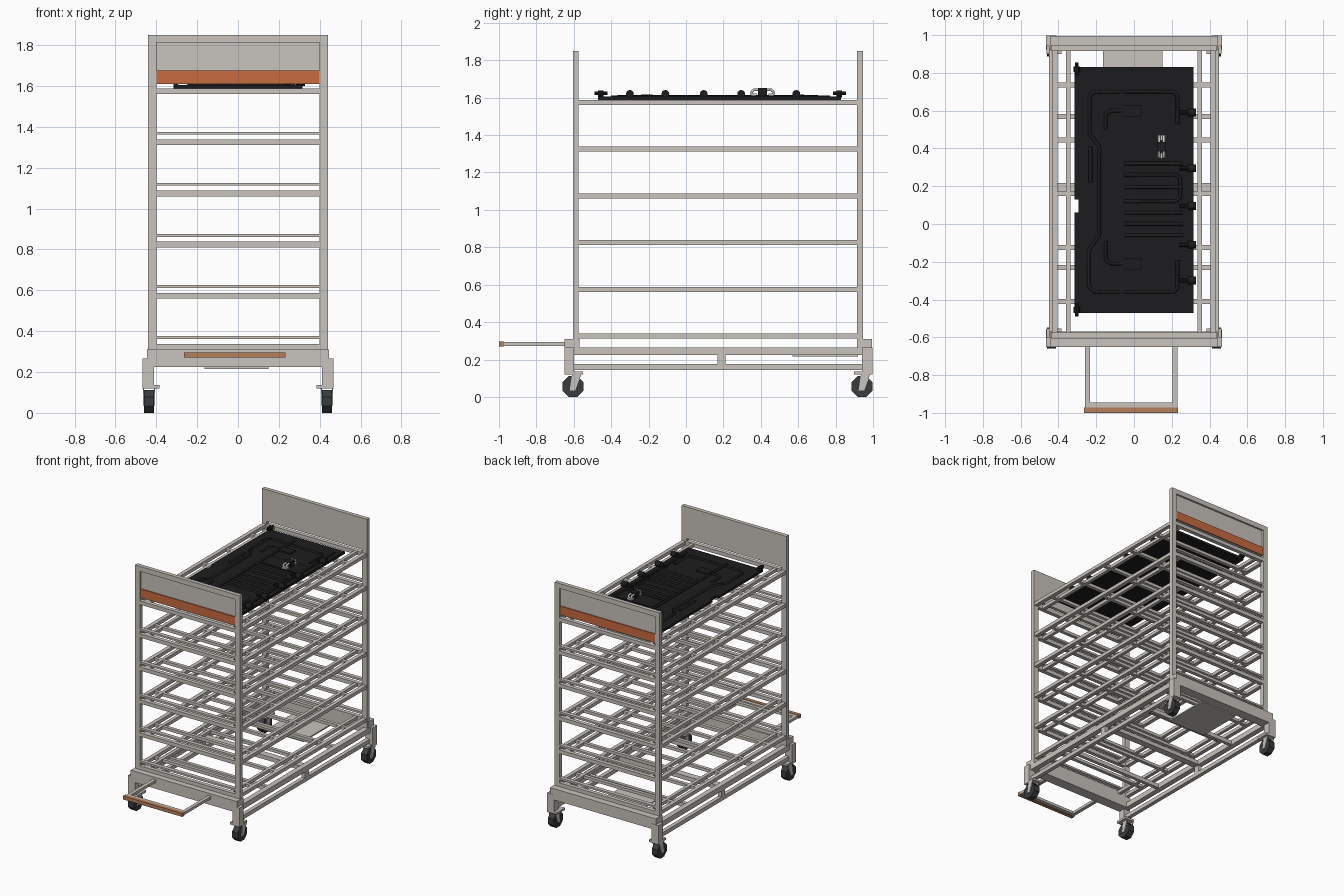
import bpy, bmesh, math
from mathutils import Matrix, Vector


def material(name, rgb):
    m = bpy.data.materials.new(name)
    m.diffuse_color = (*rgb, 1)
    return m


GREY = material("warm_grey_paint", (0.58, 0.55, 0.51))
ORANGE = material("orange_stripe", (0.58, 0.145, 0.05))
TAN = material("tan_grip", (0.46, 0.21, 0.10))
BLACK = material("black_plastic", (0.012, 0.012, 0.013))
RUBBER = material("dark_rubber", (0.04, 0.043, 0.047))
SILVER = material("light_metal", (0.62, 0.62, 0.60))


def finish(name, bm, mat):
    bmesh.ops.recalc_face_normals(bm, faces=bm.faces)
    me = bpy.data.meshes.new(name)
    bm.to_mesh(me)
    bm.free()
    me.materials.append(mat)
    ob = bpy.data.objects.new(name, me)
    bpy.context.collection.objects.link(ob)
    return ob


def add_box(bm, b):
    x0, x1, y0, y1, z0, z1 = b
    m = Matrix.Translation(((x0 + x1) / 2, (y0 + y1) / 2, (z0 + z1) / 2)) @ \
        Matrix.Diagonal((abs(x1 - x0), abs(y1 - y0), abs(z1 - z0), 1))
    bmesh.ops.create_cube(bm, size=1, matrix=m)


def boxes(name, mat, items, mirror=False):
    bm = bmesh.new()
    for b in items:
        add_box(bm, b)
        if mirror:
            add_box(bm, (-b[1], -b[0], *b[2:]))
    return finish(name, bm, mat)


def rod(bm, a, b, r, sides=10, spin=0.0):
    a, b = Vector(a), Vector(b)
    d = b - a
    m = Matrix.Translation((a + b) / 2) @ d.to_track_quat('Z', 'Y').to_matrix().to_4x4() \
        @ Matrix.Rotation(spin, 4, 'Z')
    bmesh.ops.create_cone(bm, cap_ends=True, segments=sides, radius1=r, radius2=r,
                          depth=d.length, matrix=m)


def tubes(name, mat, paths, r, z=0.0, res=1):
    cu = bpy.data.curves.new(name, 'CURVE')
    cu.dimensions = '3D'
    cu.bevel_depth, cu.bevel_resolution, cu.use_fill_caps = r, res, True
    for pts in paths:
        s = cu.splines.new('POLY')
        s.points.add(len(pts) - 1)
        for p, q in zip(s.points, pts):
            p.co = (q[0], q[1], q[2] if len(q) > 2 else z, 1)
    cu.materials.append(mat)
    ob = bpy.data.objects.new(name, cu)
    bpy.context.collection.objects.link(ob)
    bpy.ops.object.select_all(action='DESELECT')
    ob.select_set(True)
    bpy.context.view_layer.objects.active = ob
    bpy.ops.object.convert(target='MESH')


# end frames: posts, cross bars, sign panels with a stripe on the outside
for side, inner, outer in (("front", -0.575, -0.605), ("rear", 0.915, 0.945)):
    s = 1 if outer > inner else -1
    boxes(side + "_posts", GREY, [(0.40, 0.44, inner, outer, 0.26, 1.85)], True)
    bars = []
    for k in range(6):
        z = 0.31 + 0.25 * k
        bars.append((-0.40, 0.40, inner, outer, z, z + 0.028))
        if k < 5:
            bars.append((-0.40, 0.40, inner, outer, z + 0.052, z + 0.066))
    boxes(side + "_cross_bars", GREY, bars)
    boxes(side + "_panel", GREY, [
        (-0.40, 0.40, inner, inner + s * 0.016, 1.61, 1.815),
        (-0.40, 0.40, inner, outer, 1.812, 1.85)])
    boxes(side + "_stripe", ORANGE,
          [(-0.40, 0.40, inner + s * 0.016, inner + s * 0.024, 1.61, 1.676)])

# six shelves: outer rails, inner rails and cross slats
for k in range(6):
    z = 0.312 + 0.25 * k
    boxes("shelf_rails_%d" % (k + 1), GREY, [
        (0.405, 0.435, -0.575, 0.915, z, z + 0.026),
        (0.335, 0.36, -0.575, 0.915, z, z + 0.024)], True)
    boxes("shelf_slats_%d" % (k + 1), GREY, [
        (-0.405, 0.405, y - 0.013, y + 0.013, z, z + 0.022)
        for y in (-0.41, -0.125, 0.16, 0.445, 0.735)])

# base chassis
boxes("base_side_beams", GREY, [
    (0.41, 0.45, -0.60, 0.95, 0.225, 0.265),
    (0.415, 0.445, -0.60, 0.95, 0.145, 0.175),
    (0.415, 0.445, 0.168, 0.212, 0.175, 0.225)], True)
boxes("base_end_beams", GREY, [
    (-0.445, 0.445, -0.65, -0.57, 0.225, 0.31),
    (-0.445, 0.445, 0.92, 0.995, 0.225, 0.31)])
boxes("base_corner_legs", GREY, [
    (0.41, 0.467, -0.65, -0.60, 0.12, 0.265),
    (0.41, 0.467, 0.942, 0.997, 0.12, 0.265)], True)
boxes("base_cross_members", GREY, [
    (-0.41, 0.41, y - w, y + w, 0.228, 0.258)
    for y, w in ((-0.23, 0.013), (0.19, 0.026), (0.57, 0.013))])
boxes("base_plate", GREY, [(-0.165, 0.15, 0.57, 0.92, 0.216, 0.226)])

# casters: octagonal wheel, raked fork plates, mounting plate
for side, sx in (("left", -1), ("right", 1)):
    for end, y in (("front", -0.604), ("rear", 0.941)):
        nm, cx, zc = end + "_" + side, sx * 0.436, 0.0555
        bm = bmesh.new()
        rod(bm, (cx - 0.024, y, zc), (cx + 0.024, y, zc), 0.06, 8, math.pi / 8)
        finish(nm + "_wheel", bm, RUBBER)
        bm = bmesh.new()
        prof = [(y - 0.018, 0.035), (y + 0.012, 0.035), (y + 0.045, 0.125), (y - 0.005, 0.125)]
        for ox in (-0.03, 0.024):
            f = bm.faces.new([bm.verts.new((cx + ox, *p)) for p in prof])
            g = bmesh.ops.extrude_face_region(bm, geom=[f])['geom']
            bmesh.ops.translate(bm, vec=(0.006, 0, 0),
                                verts=[v for v in g if isinstance(v, bmesh.types.BMVert)])
        finish(nm + "_fork", bm, GREY)
        x0, x1 = sorted((sx * 0.385, sx * 0.462))
        boxes(nm + "_mount", GREY, [(x0, x1, y - 0.042, y + 0.052, 0.12, 0.136)])

# tow handle
boxes("tow_handle", GREY, [
    (-0.26, -0.233, -0.97, -0.65, 0.273, 0.293),
    (0.204, 0.23, -0.97, -0.65, 0.273, 0.293),
    (-0.26, 0.23, -0.972, -0.946, 0.273, 0.293)])
boxes("tow_grip", TAN, [(-0.265, 0.232, -1.0, -0.972, 0.27, 0.296)])

# moulded black tray on the top shelf, notched at its left edge
boxes("tray", BLACK, [
    (-0.295, 0.315, -0.47, 0.83, 1.588, 1.606),
    (-0.315, -0.295, -0.47, 0.06, 1.588, 1.606),
    (-0.315, -0.295, 0.13, 0.83, 1.588, 1.606),
    (-0.075, -0.055, -0.40, 0.77, 1.606, 1.612),
    (0.262, 0.28, -0.40, 0.77, 1.606, 1.612),
    (-0.05, 0.26, 0.345, 0.475, 1.606, 1.611)])
tubes("tray_ribs", BLACK, [
    [(0.23, 0.53), (0.23, 0.68), (0.21, 0.70), (-0.21, 0.70), (-0.235, 0.68), (-0.235, 0.48),
     (-0.185, 0.41), (-0.185, -0.06), (-0.24, -0.14), (-0.24, -0.33), (-0.21, -0.36),
     (0.21, -0.36), (0.23, -0.34), (0.23, -0.19)],
    [(0.04, 0.60), (-0.12, 0.60), (-0.15, 0.58), (-0.15, 0.50)],
    [(0.04, -0.21), (-0.12, -0.21), (-0.15, -0.19), (-0.15, -0.09)],
    [(-0.23, 0.41), (-0.23, 0.22)],
    [(-0.05, 0.26), (0.22, 0.26), (0.245, 0.24), (0.245, 0.14), (0.22, 0.12), (-0.05, 0.12)]]
    + [[(-0.05, y), (0.26, y)] for y in (0.32, 0.195, 0.06, 0.0, -0.06)], 0.010, 1.606)
boxes("tray_pads", BLACK, [
    (-0.06, 0.04, 0.57, 0.63, 1.606, 1.618), (-0.06, 0.04, -0.24, -0.18, 1.606, 1.618)])

# hinge knobs on the right edge and pins at the left corners
bm = bmesh.new()
for y in (-0.30, -0.11, 0.095, 0.295, 0.59):
    rod(bm, (0.24, y, 1.618), (0.30, y, 1.618), 0.011, 10)
    rod(bm, (0.285, y, 1.62), (0.328, y, 1.62), 0.021, 12)
finish("tray_knobs", bm, BLACK)
bm = bmesh.new()
for y, d in ((-0.49, 1), (0.855, -1)):
    rod(bm, (-0.304, y, 1.623), (-0.304, y + d * 0.07, 1.623), 0.009, 8)
    rod(bm, (-0.304, y + d * 0.02, 1.62), (-0.304, y + d * 0.05, 1.62), 0.018, 10)
finish("tray_pins", bm, BLACK)

# small metal carrying loops around a black latch
tubes("latch_loops", SILVER, [
    [(x, 0.352, 1.606), (x, 0.352, 1.632), (x, 0.362, 1.642),
     (x, 0.456, 1.642), (x, 0.466, 1.632), (x, 0.466, 1.606)]
    for x in (0.133, 0.158)], 0.007, res=2)
boxes("latch_feet", SILVER, [
    (0.125, 0.166, 0.348, 0.376, 1.606, 1.622), (0.125, 0.166, 0.442, 0.470, 1.606, 1.622)])
boxes("latch_block", BLACK, [(0.122, 0.169, 0.385, 0.433, 1.606, 1.652)])
